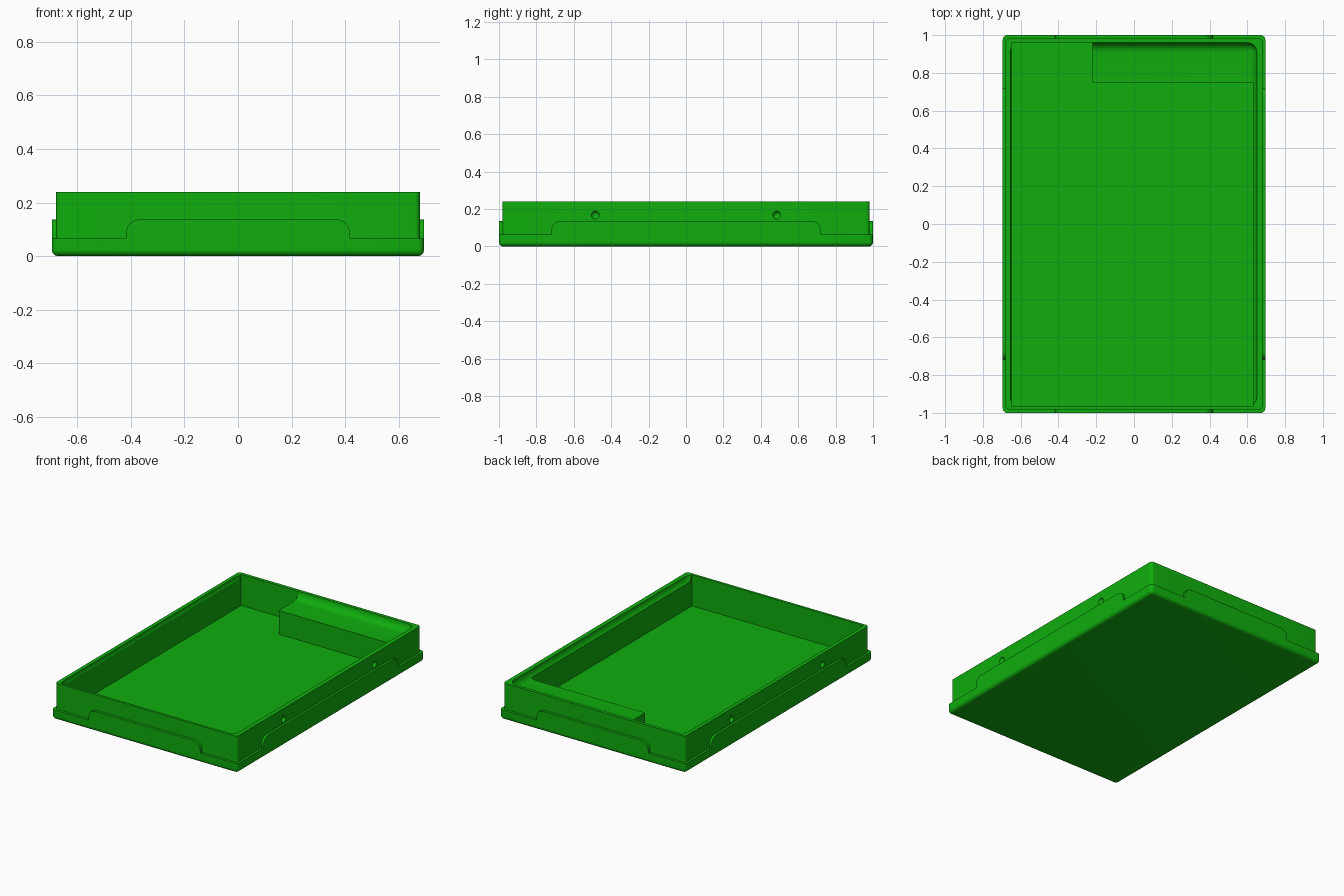
import bpy
import bmesh
import math
from mathutils import Vector

if "Cube" in bpy.data.objects:
    bpy.data.objects.remove(bpy.data.objects["Cube"], do_unlink=True)

green = bpy.data.materials.new("bright green")
green.use_nodes = True
colour = (0.005, 0.42, 0.004, 1)
green.diffuse_color = colour
green.node_tree.nodes["Principled BSDF"].inputs["Base Color"].default_value = colour


def finish(name, bm):
    mesh = bpy.data.meshes.new(name)
    bm.to_mesh(mesh)
    bm.free()
    mesh.materials.append(green)
    obj = bpy.data.objects.new(name, mesh)
    bpy.context.collection.objects.link(obj)
    return obj


def box(name, low, high, radius=0, keep=lambda a, b: True, segments=6):
    """Box between two corners; edges chosen by keep(a, b) are rounded."""
    bm = bmesh.new()
    bmesh.ops.create_cube(bm, size=1)
    low, high = Vector(low), Vector(high)
    for v in bm.verts:
        v.co = (low + high) / 2 + v.co * (high - low)
    if radius:
        edges = [e for e in bm.edges if keep(e.verts[0].co, e.verts[1].co)]
        bmesh.ops.bevel(bm, geom=edges, offset=radius, offset_type='OFFSET',
                        segments=segments, profile=0.5, affect='EDGES')
    return finish(name, bm)


def ball(name, centre, radius):
    bm = bmesh.new()
    bmesh.ops.create_uvsphere(bm, u_segments=20, v_segments=12, radius=radius)
    bmesh.ops.translate(bm, verts=bm.verts, vec=centre)
    return finish(name, bm)


def combine(target, other, operation):
    mod = target.modifiers.new(operation.lower(), 'BOOLEAN')
    mod.operation, mod.solver, mod.object = operation, 'EXACT', other
    bpy.context.view_layer.objects.active = target
    bpy.ops.object.modifier_apply(modifier=mod.name)
    bpy.data.objects.remove(other, do_unlink=True)


def upright(a, b):
    return abs(a.z - b.z) > 0.01


# Base flange, rounded underneath and at its corners
base_top = 0.065
tray = box("tray", (-0.695, -1, 0), (0.695, 1, base_top), 0.024,
           lambda a, b: min(a.z, b.z) < 0.01)

# Outer wall body
combine(tray, box("wall", (-0.68, -0.982, 0.03), (0.68, 0.982, 0.24), 0.02, upright), 'UNION')

# Raised tabs on all four sides, with rounded upper corners
combine(tray, box("end_tabs", (-0.418, -1, 0.03), (0.418, 1, 0.137), 0.05,
                  lambda a, b: min(a.z, b.z) > 0.1 and abs(a.y - b.y) > 1), 'UNION')
combine(tray, box("side_tabs", (-0.695, -0.72, 0.03), (0.695, 0.72, 0.137), 0.05,
                  lambda a, b: min(a.z, b.z) > 0.1 and abs(a.x - b.x) > 1), 'UNION')

# Upper cavity with a scooped floor edge
combine(tray, box("scoop_cutter", (-0.655, -0.965, 0.19), (0.65, 0.96, 0.4), 0.05), 'DIFFERENCE')

# Deep cavity, leaving a raised block in the back corner
deep = box("deep_cutter", (-0.648, -0.965, 0.03), (0.63, 0.96, 0.3))
combine(deep, box("corner_block", (-0.22, 0.75, -0.1), (0.8, 1.1, 0.5)), 'DIFFERENCE')
combine(tray, deep, 'DIFFERENCE')

# Round dimples on both long sides
for side in (-1, 1):
    for y in (-0.485, 0.485):
        combine(tray, ball("dimple_cutter", (side * 0.683, y, 0.168), 0.022), 'DIFFERENCE')

# Smooth shading with crisp edges
bpy.ops.object.select_all(action='DESELECT')
tray.select_set(True)
bpy.context.view_layer.objects.active = tray
bpy.ops.object.shade_smooth_by_angle(angle=math.radians(30))
